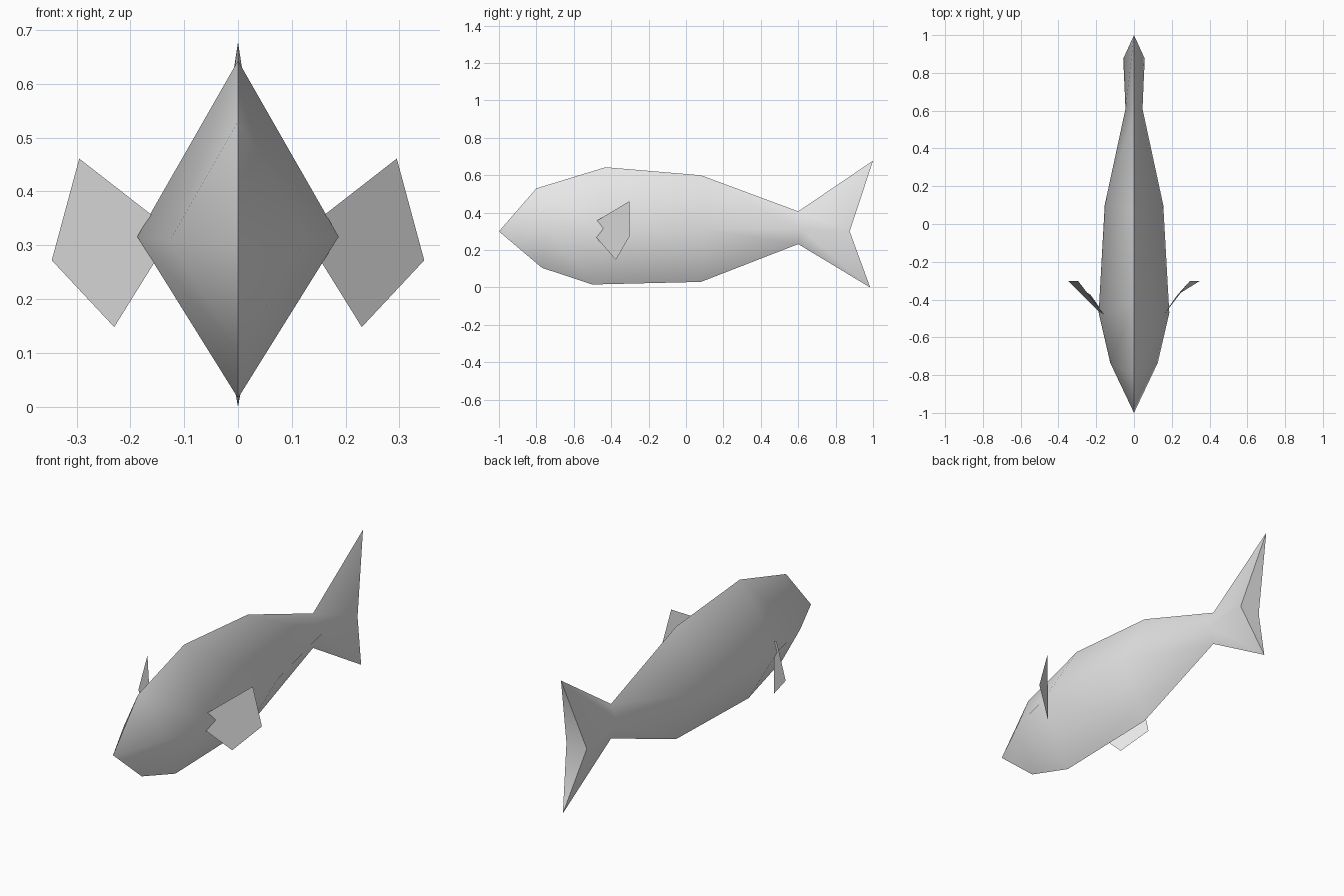
import bpy, bmesh, math

cube = bpy.data.objects.get("Cube")
if cube:
    bpy.data.objects.remove(cube, do_unlink=True)

grey = bpy.data.materials.new("pale grey")
grey.use_nodes = True
colour = (0.8, 0.8, 0.8, 1)
grey.diffuse_color = colour
grey.node_tree.nodes["Principled BSDF"].inputs["Base Color"].default_value = colour


def finish(bm, name, angle):
    """Turn a bmesh into a smooth shaded object with sharp ridges."""
    mesh = bpy.data.meshes.new(name)
    bm.to_mesh(mesh)
    bm.free()
    obj = bpy.data.objects.new(name, mesh)
    bpy.context.collection.objects.link(obj)
    mesh.materials.append(grey)
    bpy.ops.object.select_all(action="DESELECT")
    obj.select_set(True)
    bpy.context.view_layer.objects.active = obj
    bpy.ops.object.shade_smooth_by_angle(angle=math.radians(angle))
    return obj


# Diamond rings from head to tail: top (y, z), side (x, y, z), bottom (y, z)
rings = [
    ((-0.80, 0.53), (0.126, -0.735, 0.31), (-0.77, 0.105)),
    ((-0.43, 0.643), (0.187, -0.47, 0.316), (-0.50, 0.016)),
    ((0.08, 0.60), (0.155, 0.10, 0.31), (0.08, 0.03)),
    ((0.60, 0.407), (0.045, 0.61, 0.315), (0.60, 0.232)),
    ((1.00, 0.678), (0.057, 0.875, 0.30), (0.985, 0.0)),
]

# Body and tail as one loft
bm = bmesh.new()
nose = bm.verts.new((0, -1, 0.30))
loops = []
for top, (x, y, z), bottom in rings:
    loops.append([bm.verts.new(p) for p in
                  ((0, *top), (x, y, z), (0, *bottom), (-x, y, z))])
for i in range(4):
    j = (i + 1) % 4
    bm.faces.new((nose, loops[0][i], loops[0][j]))
    for a, b in zip(loops, loops[1:]):
        bm.faces.new((a[i], b[i], b[j], a[j]))

# Notched rear of the tail
top, left, bottom, right = loops[-1]
bm.faces.new((top, left, right))
bm.faces.new((bottom, right, left))
bmesh.ops.recalc_face_normals(bm, faces=bm.faces)
finish(bm, "body_and_tail", 75)

# Thin side fins, rooted inside the body
fin_outline = [(0.12, -0.53, 0.325), (0.295, -0.303, 0.461),
               (0.346, -0.303, 0.272), (0.23, -0.375, 0.148)]
for name, side in (("left_fin", 1), ("right_fin", -1)):
    bm = bmesh.new()
    verts = [bm.verts.new((side * x, y, z)) for x, y, z in fin_outline]
    bm.faces.new(verts if side < 0 else verts[::-1])
    finish(bm, name, 75)
